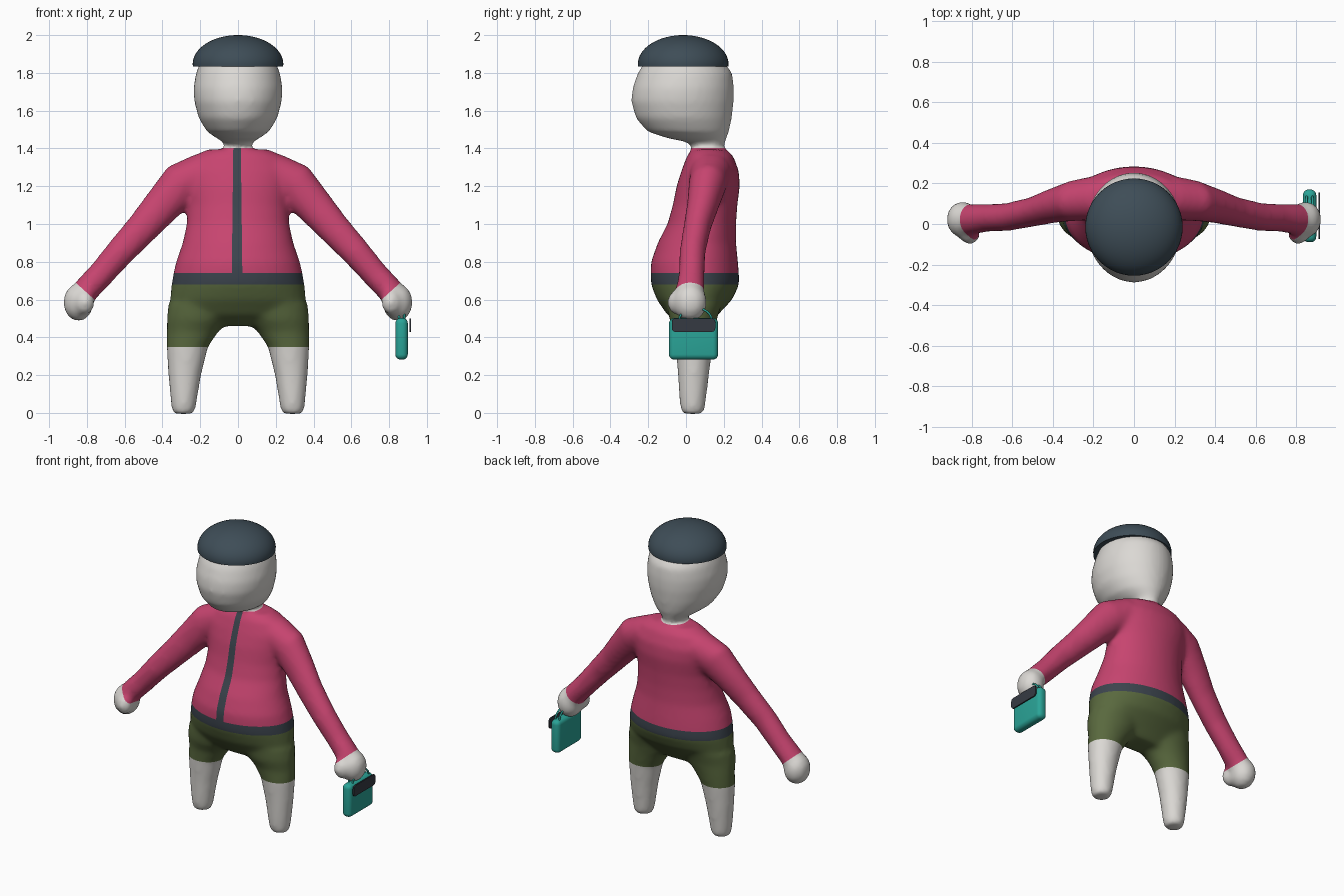
import bpy, bmesh, math
from mathutils import Vector, Matrix

cube = bpy.data.objects.get("Cube")
if cube:
    bpy.data.objects.remove(cube)


def material(name, rgb):
    m = bpy.data.materials.new(name)
    m.use_nodes = True
    m.diffuse_color = (*rgb, 1)
    m.node_tree.nodes["Principled BSDF"].inputs["Base Color"].default_value = (*rgb, 1)
    return m


SKIN = material("pale skin", (0.71, 0.69, 0.66))
JACKET = material("pink jacket", (0.57, 0.058, 0.16))
SHORTS = material("olive shorts", (0.10, 0.14, 0.048))
TRIM = material("slate trim", (0.045, 0.058, 0.075))
CAP = material("slate blue cap", (0.048, 0.074, 0.095))
TEAL = material("teal bag", (0.023, 0.37, 0.31))
FLAP = material("charcoal flap", (0.036, 0.042, 0.055))


def make_object(name, bm, *mats):
    mesh = bpy.data.meshes.new(name)
    bm.to_mesh(mesh)
    bm.free()
    for m in mats:
        mesh.materials.append(m)
    obj = bpy.data.objects.new(name, mesh)
    bpy.context.collection.objects.link(obj)
    return obj


def smooth(obj):
    bpy.ops.object.select_all(action="DESELECT")
    obj.select_set(True)
    bpy.context.view_layer.objects.active = obj
    bpy.ops.object.shade_smooth_by_angle(angle=math.radians(40))


def loft(bm, rings, sides=40):
    """Closed tube through rings of (centre, first half axis, second half axis)."""
    loops = []
    for c, u, v in rings:
        angles = [2 * math.pi * i / sides for i in range(sides)]
        loops.append([bm.verts.new(c + u * math.cos(a) + v * math.sin(a)) for a in angles])
    for a, b in zip(loops, loops[1:]):
        for i in range(sides):
            j = (i + 1) % sides
            bm.faces.new((a[i], a[j], b[j], b[i]))
    bm.faces.new(loops[0])
    bm.faces.new(loops[-1])


def level_loft(bm, rows, x_mid=0.0):
    """Rows of (z, half width, front y, back y)."""
    loft(bm, [(Vector((x_mid if len(r) == 4 else r[4], (r[2] + r[3]) / 2, r[0])),
               Vector((r[1], 0, 0)), Vector((0, (r[3] - r[2]) / 2, 0))) for r in rows])


def blob(bm, centre, radii):
    mat = Matrix.Translation(centre) @ Matrix.Diagonal((*radii, 1))
    bmesh.ops.create_uvsphere(bm, u_segments=24, v_segments=16, radius=1, matrix=mat)


# Body volumes, merged into one soft skin
bm = bmesh.new()
level_loft(bm, [  # torso and hips
    (0.46, 0.24, -0.02, 0.12), (0.52, 0.32, -0.10, 0.17), (0.60, 0.36, -0.155, 0.245),
    (0.68, 0.352, -0.185, 0.282), (0.74, 0.342, -0.188, 0.28), (0.80, 0.328, -0.185, 0.275),
    (0.90, 0.293, -0.15, 0.265), (1.00, 0.272, -0.098, 0.265), (1.10, 0.265, -0.07, 0.272),
    (1.20, 0.28, -0.05, 0.285), (1.28, 0.29, -0.025, 0.28), (1.36, 0.24, 0.005, 0.25),
    (1.395, 0.16, 0.03, 0.215)])
level_loft(bm, [  # neck and head
    (1.34, 0.07, 0.035, 0.20), (1.41, 0.067, 0.035, 0.20), (1.435, 0.08, 0.0, 0.208),
    (1.455, 0.115, -0.10, 0.215), (1.49, 0.165, -0.205, 0.228), (1.56, 0.208, -0.265, 0.242),
    (1.65, 0.232, -0.29, 0.253), (1.72, 0.236, -0.283, 0.254), (1.80, 0.222, -0.255, 0.245),
    (1.87, 0.195, -0.21, 0.19), (1.93, 0.13, -0.14, 0.11)])

ARM = [  # x, y, z, thickness, depth
    (0.18, 0.13, 1.27, 0.11, 0.11), (0.30, 0.115, 1.21, 0.118, 0.10),
    (0.40, 0.09, 1.10, 0.10, 0.085), (0.50, 0.06, 0.985, 0.088, 0.073),
    (0.62, 0.035, 0.855, 0.078, 0.069), (0.72, 0.03, 0.74, 0.071, 0.068),
    (0.80, 0.022, 0.655, 0.069, 0.075), (0.84, 0.02, 0.60, 0.066, 0.08)]
for s in (-1, 1):
    pts = [Vector((s * a[0], a[1], a[2])) for a in ARM]
    rings = []
    for i, a in enumerate(ARM):
        t = (pts[min(i + 1, len(pts) - 1)] - pts[max(i - 1, 0)]).normalized()
        u = t.cross(Vector((0, 1, 0))).normalized()
        rings.append((pts[i], u * a[3], Vector((0, a[4], 0))))
    loft(bm, rings)
    # hand and thumb
    blob(bm, (s * 0.845, 0.022, 0.585), (0.08, 0.09, 0.10))
    blob(bm, (s * 0.81, -0.05, 0.585), (0.052, 0.05, 0.065))
    # leg
    level_loft(bm, [(z, w, f, b, s * x) for z, w, f, b, x in (
        (-0.005, 0.052, -0.015, 0.085, 0.29), (0.02, 0.063, -0.03, 0.10, 0.288),
        (0.10, 0.074, -0.037, 0.11, 0.286), (0.20, 0.087, -0.043, 0.122, 0.282),
        (0.35, 0.11, -0.055, 0.14, 0.268), (0.43, 0.137, -0.062, 0.152, 0.24),
        (0.50, 0.172, -0.09, 0.165, 0.205), (0.58, 0.18, -0.10, 0.19, 0.188))])
bmesh.ops.recalc_face_normals(bm, faces=bm.faces)
body = make_object("body", bm)
rm = body.modifiers.new("merge", "REMESH")
rm.mode = "VOXEL"
rm.voxel_size = 0.016
sm = body.modifiers.new("soften", "SMOOTH")
sm.factor = 0.5
sm.iterations = 9
merged = bpy.data.meshes.new_from_object(
    body.evaluated_get(bpy.context.evaluated_depsgraph_get()))
body.modifiers.clear()

# Clean cuts along the garment borders
bm = bmesh.new()
bm.from_mesh(merged)
HEM, BELT_LOW, BELT_TOP, COLLAR = 0.35, 0.68, 0.74, 1.403
FLARE = 0.012
CUFF = Vector((0.81, 0, 0.645))
CUFF_DIR = Vector((0.67, 0, -0.74))
cuts = [((0, 0, z), (0, 0, 1)) for z in (HEM, BELT_LOW, BELT_TOP, COLLAR)]
cuts += [((-0.005 + s * 0.02, 0, COLLAR), (s, 0, FLARE)) for s in (-1, 1)]
cuts += [((s * CUFF.x, 0, CUFF.z), (s * CUFF_DIR.x, 0, CUFF_DIR.z)) for s in (-1, 1)]
for co, no in cuts:
    bmesh.ops.bisect_plane(bm, geom=bm.verts[:] + bm.edges[:] + bm.faces[:],
                           plane_co=co, plane_no=Vector(no).normalized(), dist=1e-5)


def garment(c, n):
    side = Vector((abs(c.x), 0, c.z))
    if side.x > 0.45:
        return 0 if (side - CUFF).dot(CUFF_DIR) > 0 else 1
    if c.z < HEM or c.z > COLLAR:
        return 0
    if c.z < BELT_LOW:
        return 2
    zip_half = 0.02 + FLARE * (COLLAR - c.z)
    front = c.y < 0.1 and n.y < 0.3
    if c.z < BELT_TOP or (front and abs(c.x + 0.005) < zip_half):
        return 3
    return 1


bm.normal_update()
for f in bm.faces:
    f.material_index = garment(f.calc_center_median(), f.normal)
    f.smooth = True
bm.to_mesh(body.data)
bm.free()
for m in (SKIN, JACKET, SHORTS, TRIM):
    body.data.materials.append(m)

# Domed cap with a flat underside
bm = bmesh.new()
bmesh.ops.create_uvsphere(bm, u_segments=48, v_segments=32, radius=1)
low = bmesh.ops.bisect_plane(bm, geom=bm.verts[:] + bm.edges[:] + bm.faces[:],
                             plane_co=(0, 0, -0.08), plane_no=(0, 0, 1), clear_inner=True)
rim = [e for e in low["geom_cut"] if isinstance(e, bmesh.types.BMEdge)]
bmesh.ops.contextual_create(bm, geom=rim)
bmesh.ops.transform(bm, verts=bm.verts, matrix=Matrix.Translation((0, -0.015, 1.847))
                    @ Matrix.Diagonal((0.24, 0.24, 0.153, 1)))
smooth(make_object("cap", bm, CAP))


def rounded_box(name, mat, centre, size, radius, along_x=False):
    bm = bmesh.new()
    bmesh.ops.create_cube(bm, size=1, matrix=Matrix.Translation(centre)
                          @ Matrix.Diagonal((*size, 1)))
    edges = [e for e in bm.edges if not along_x
             or abs(e.verts[0].co.x - e.verts[1].co.x) > 1e-4]
    bmesh.ops.bevel(bm, geom=edges, offset=radius, segments=5, affect="EDGES", profile=0.5)
    smooth(make_object(name, bm, mat))


# Handbag with flap and handles
rounded_box("bag", TEAL, (0.866, 0.04, 0.392), (0.066, 0.26, 0.22), 0.028)
rounded_box("bag_flap", FLAP, (0.913, 0.04, 0.465), (0.008, 0.23, 0.072), 0.018, True)
for label, x in (("inner", 0.852), ("outer", 0.88)):
    curve = bpy.data.curves.new(label + "_handle", "CURVE")
    curve.dimensions = "3D"
    curve.bevel_depth = 0.006
    curve.bevel_resolution = 2
    line = curve.splines.new("POLY")
    line.points.add(12)
    for i, p in enumerate(line.points):
        a = math.pi * i / 12
        p.co = (x, 0.05 + 0.085 * math.cos(a), 0.495 + 0.06 * math.sin(a), 1)
    curve.materials.append(TEAL)
    bpy.context.collection.objects.link(bpy.data.objects.new(label + "_handle", curve))
